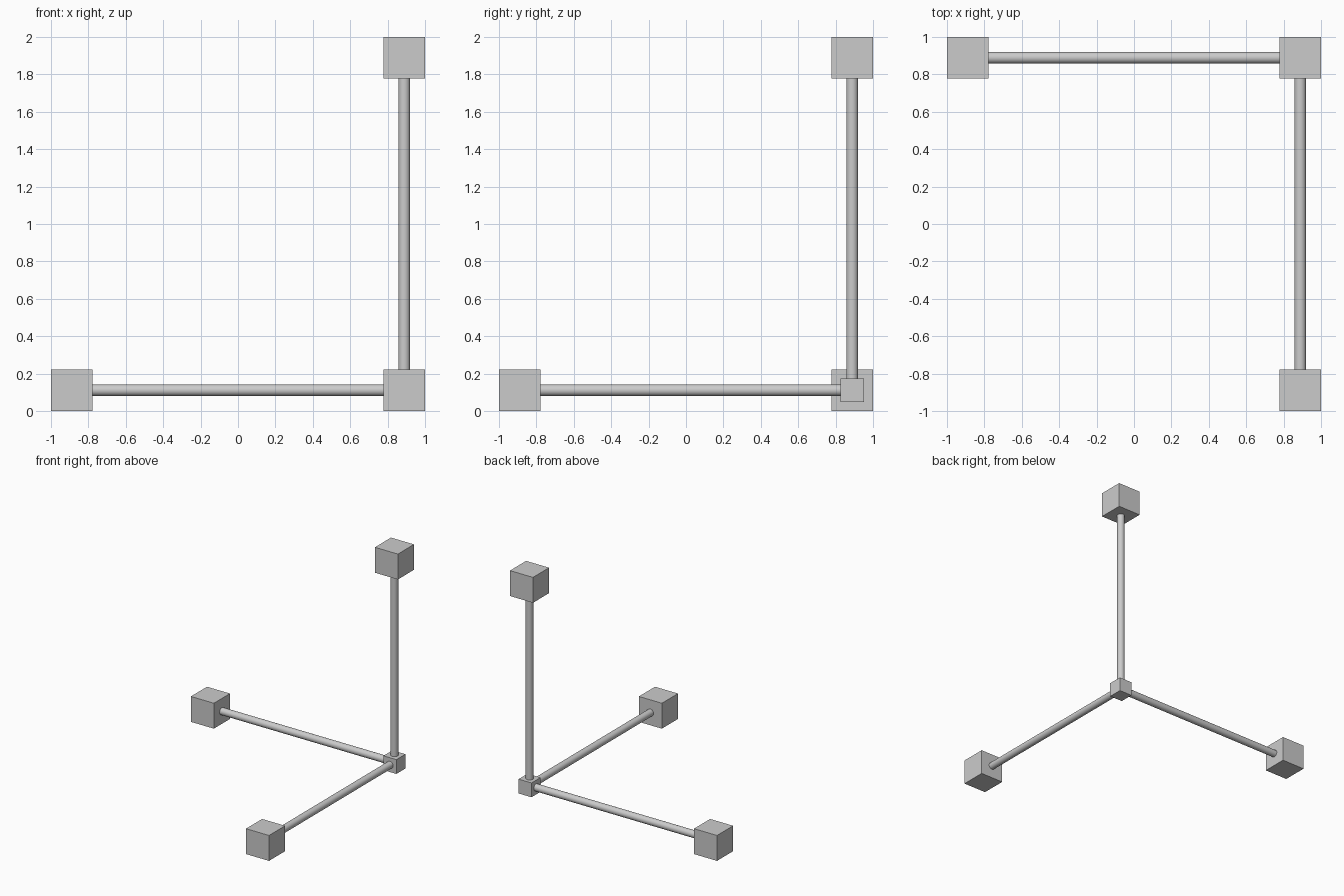
import bpy
from mathutils import Vector

if "Cube" in bpy.data.objects:
    bpy.data.objects.remove(bpy.data.objects["Cube"])

CORNER = Vector((0.889, 0.889, 0.111))   # where the three rods meet
REACH = 1.778                            # corner to end cube centre
END, HUB, RADIUS = 0.222, 0.125, 0.031


def cube(name, centre, size):
    bpy.ops.mesh.primitive_cube_add(size=size, location=centre)
    bpy.context.object.name = name


def rod(name, start, end):
    axis = end - start
    bpy.ops.mesh.primitive_cylinder_add(
        vertices=32, radius=RADIUS, depth=axis.length, location=(start + end) / 2,
        rotation=axis.to_track_quat('Z', 'Y').to_euler())
    bpy.context.object.name = name
    bpy.ops.object.shade_smooth_by_angle()


# Small cube at the shared corner
cube("corner_hub", CORNER, HUB)

# One rod and one large end cube along each axis
arms = {
    "side": Vector((-1, 0, 0)),
    "front": Vector((0, -1, 0)),
    "upright": Vector((0, 0, 1)),
}
for label, direction in arms.items():
    tip = CORNER + direction * REACH
    cube(label + "_end_cube", tip, END)
    rod(label + "_rod", CORNER + direction * 0.04, tip - direction * 0.09)
